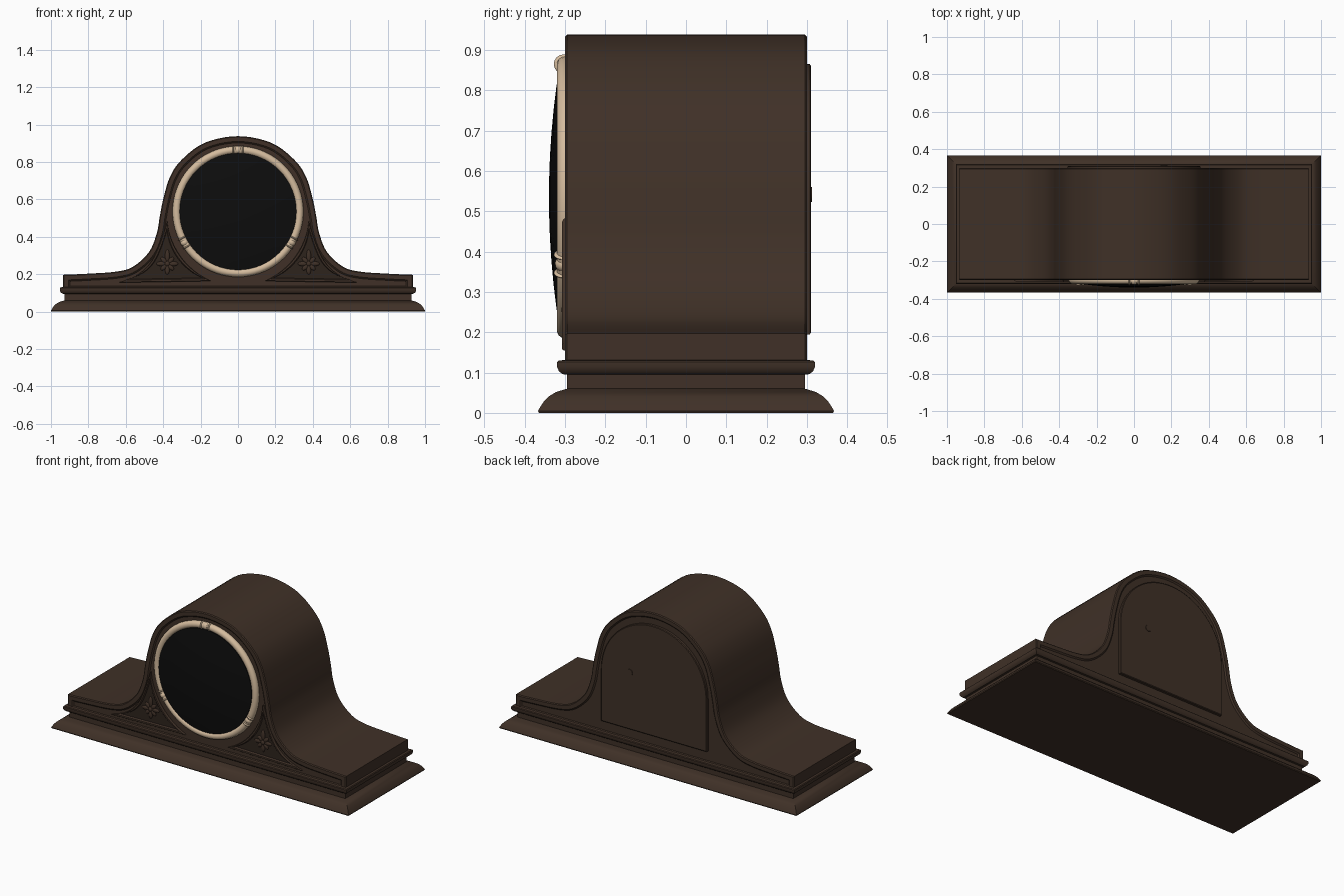
import bpy, bmesh, math
from mathutils import Vector, Matrix

if "Cube" in bpy.data.objects:
    bpy.data.objects.remove(bpy.data.objects["Cube"])


def material(name, col):
    m = bpy.data.materials.new(name)
    m.diffuse_color = (*col, 1)
    m.use_nodes = True
    m.node_tree.nodes["Principled BSDF"].inputs["Base Color"].default_value = m.diffuse_color
    return m


WOOD = material("dark walnut", (0.050, 0.030, 0.020))
CARVED = material("carved shadow walnut", (0.027, 0.017, 0.012))
BRASS = material("pale brass", (0.66, 0.50, 0.34))
GLASS = material("black glass", (0.004, 0.004, 0.004))
DIAL_Z = 0.535


def finish(name, bm, mats, angle=32):
    bmesh.ops.recalc_face_normals(bm, faces=bm.faces)
    me = bpy.data.meshes.new(name)
    bm.to_mesh(me)
    bm.free()
    ob = bpy.data.objects.new(name, me)
    bpy.context.collection.objects.link(ob)
    for m in mats:
        me.materials.append(m)
    bpy.ops.object.select_all(action='DESELECT')
    ob.select_set(True)
    bpy.context.view_layer.objects.active = ob
    bpy.ops.object.shade_smooth_by_angle(angle=math.radians(angle))
    return ob


def loft(name, loops, mats, start_mat=0, angle=32):
    """Bridge equal-length loops of 3D points and cap both ends."""
    bm = bmesh.new()
    rings = [[bm.verts.new(p) for p in loop] for loop in loops]
    n = len(rings[0])
    for a, b in zip(rings, rings[1:]):
        for i in range(n):
            j = (i + 1) % n
            bm.faces.new((a[i], a[j], b[j], b[i]))
    bm.faces.new(rings[0]).material_index = start_mat
    bm.faces.new(rings[-1])
    return finish(name, bm, mats, angle)


def at_y(pts, y):
    return [(p[0], y, p[1]) for p in pts]


def offset(pts, d):
    """Move an anticlockwise outline inwards by d with mitred corners."""
    pts = [Vector(p) for p in pts]
    out = []
    for i, p in enumerate(pts):
        a, b = p - pts[i - 1], pts[(i + 1) % len(pts)] - p
        m = Vector((-a.y, a.x)).normalized() + Vector((-b.y, b.x)).normalized()
        out.append(p + m * (2 * d / m.length_squared))
    return out


def spline(pts, steps=5):
    """Catmull-Rom curve through all but the first and last points."""
    out = []
    for a, b, c, d in zip(pts, pts[1:], pts[2:], pts[3:]):
        a, b, c, d = map(Vector, (a, b, c, d))
        for k in range(steps):
            t = k / steps
            out.append(0.5 * (2 * b + (c - a) * t + (2 * a - 5 * b + 4 * c - d) * t * t
                              + (3 * b - a - 3 * c + d) * t ** 3))
    return out


def arc(r, a0, a1, n, cz=DIAL_Z):
    return [(r * math.cos(math.radians(a0 + (a1 - a0) * i / n)),
             cz + r * math.sin(math.radians(a0 + (a1 - a0) * i / n))) for i in range(n + 1)]


# Stepped plinth: inset from the footprint against height
steps = [(0.002, 0), (0, 0.005), (0.005, 0.014), (0.014, 0.028), (0.027, 0.041), (0.045, 0.052),
         (0.072, 0.060), (0.072, 0.095), (0.061, 0.096), (0.052, 0.103), (0.047, 0.114),
         (0.047, 0.126), (0.051, 0.130), (0.066, 0.131)]
loft("plinth", [[(sx * (1 - d), sy * (0.367 - d), z)
                 for sx, sy in ((1, 1), (-1, 1), (-1, -1), (1, -1))] for d, z in steps], [WOOD])

# Humped case with rounded rim and shallow sunk front and back
half = [(1.1, 0.194), (0.935, 0.197), (0.80, 0.203), (0.65, 0.214), (0.56, 0.241), (0.475, 0.320),
        (0.434, 0.42), (0.418, 0.51), (0.400, 0.60), (0.364, 0.72), (0.300, 0.813),
        (0.177, 0.903), (0, 0.938), (-0.177, 0.903)]
right = [Vector((0.935, 0.10))] + spline(half)
outline = right + [Vector((0, 0.938))] + [Vector((-p.x, p.y)) for p in reversed(right)]
rim = [(0.036, -0.293), (0.028, -0.300), (0.005, -0.300), (0, -0.295),
       (0, 0.295), (0.005, 0.300), (0.028, 0.300), (0.036, 0.293)]
loft("case", [at_y(offset(outline, d), y) for d, y in rim], [WOOD])

# Arched back door and its small knob
door = [(0.355, 0.195)] + arc(0.355, 0, 180, 40, 0.51) + [(-0.355, 0.195)]
loft("back_door", [at_y(offset(door, d), y) for d, y in ((0, 0.285), (0, 0.307), (0.004, 0.310))],
     [WOOD])
bm = bmesh.new()
bmesh.ops.create_cone(bm, cap_ends=True, segments=20, radius1=0.021, radius2=0.018, depth=0.01,
                      matrix=Matrix.Translation((0.16, 0.308, 0.542)) @ Matrix.Rotation(-math.pi / 2, 4, 'X'))
finish("door_knob", bm, [WOOD])

# Domed glass over the dial
dome = [(0.312, -0.29)] + [(r, -0.340 + 0.024 * (r / 0.312) ** 2)
                           for r in (0.312, 0.27, 0.22, 0.16, 0.10, 0.04)]
loft("dial_glass", [at_y(arc(r, 0, 354.375, 63), y) for r, y in dome], [GLASS], angle=50)

# Brass bezel ring
bpy.ops.mesh.primitive_torus_add(major_segments=72, minor_segments=14, major_radius=0.329,
                                 minor_radius=0.021, location=(0, -0.300, DIAL_Z),
                                 rotation=(math.pi / 2, 0, 0))
bezel = bpy.context.object
bezel.name = "bezel"
bezel.data.materials.append(BRASS)
bpy.ops.object.shade_smooth_by_angle(angle=math.radians(60))

# Three bezel clasps: a bead between two wrapped bands
for k, deg in enumerate((90, 210, 330)):
    bm = bmesh.new()
    turn = Matrix.Translation((0, 0, DIAL_Z)) @ Matrix.Rotation(-math.radians(deg), 4, 'Y')
    for side, size in ((0, (0.022, 0.021, 0.020)), (0.026, (0.024, 0.024, 0.006)),
                       (-0.026, (0.024, 0.024, 0.006))):
        bmesh.ops.create_uvsphere(bm, u_segments=16, v_segments=10, radius=1,
                                  matrix=turn @ Matrix.Translation((0.330, -0.304, side))
                                  @ Matrix.Diagonal((*size, 1)))
    finish(f"bezel_clasp_{k + 1}", bm, [BRASS], 60)

# Corner panels: raised frame, sunk field and a carved flower
side = spline([(-0.30, 0.60), (-0.375, 0.480), (-0.415, 0.37), (-0.462, 0.27), (-0.535, 0.198),
               (-0.64, 0.155), (-0.76, 0.13)], 3)
curve = [(r[0] * (1 + 0.0035 * i), DIAL_Z + (r[1] - DIAL_Z) * (1 + 0.0035 * i))
         for i, r in enumerate(arc(0.382, 188, 249, 12))]
tri = [Vector(p) for p in side[1:] + [(-0.64, 0.155)] + curve[::-1]]
mid = Vector((-0.385, 0.248))


def shrink(f):
    return [mid + (p - mid) * f for p in tri]


for s, tag in ((-1, "left"), (1, "right")):
    def flip(loop):
        return [(-s * x, y, z) for x, y, z in loop]
    frame = [(0.80, -0.297), (0.83, -0.305), (0.86, -0.307), (0.97, -0.307), (1, -0.303), (1, -0.285)]
    loft(f"{tag}_corner_panel", [flip(at_y(shrink(f), y)) for f, y in frame], [WOOD, CARVED], 1)
    bm = bmesh.new()
    for i in range(8):
        length = 0.068 if i == 2 else (0.052 if i % 2 == 0 else 0.042)
        m = (Matrix.Translation((s * 0.378, -0.298, 0.256)) @ Matrix.Rotation(-i * math.pi / 4, 4, 'Y')
             @ Matrix.Translation((length * 0.62, 0, 0)) @ Matrix.Diagonal((length / 2, 0.007, 0.012, 1)))
        bmesh.ops.create_uvsphere(bm, u_segments=12, v_segments=8, radius=1, matrix=m)
    bmesh.ops.create_uvsphere(bm, u_segments=12, v_segments=8, radius=1,
                              matrix=Matrix.Translation((s * 0.378, -0.300, 0.256))
                              @ Matrix.Diagonal((0.014, 0.009, 0.014, 1)))
    finish(f"{tag}_carved_flower", bm, [WOOD])
